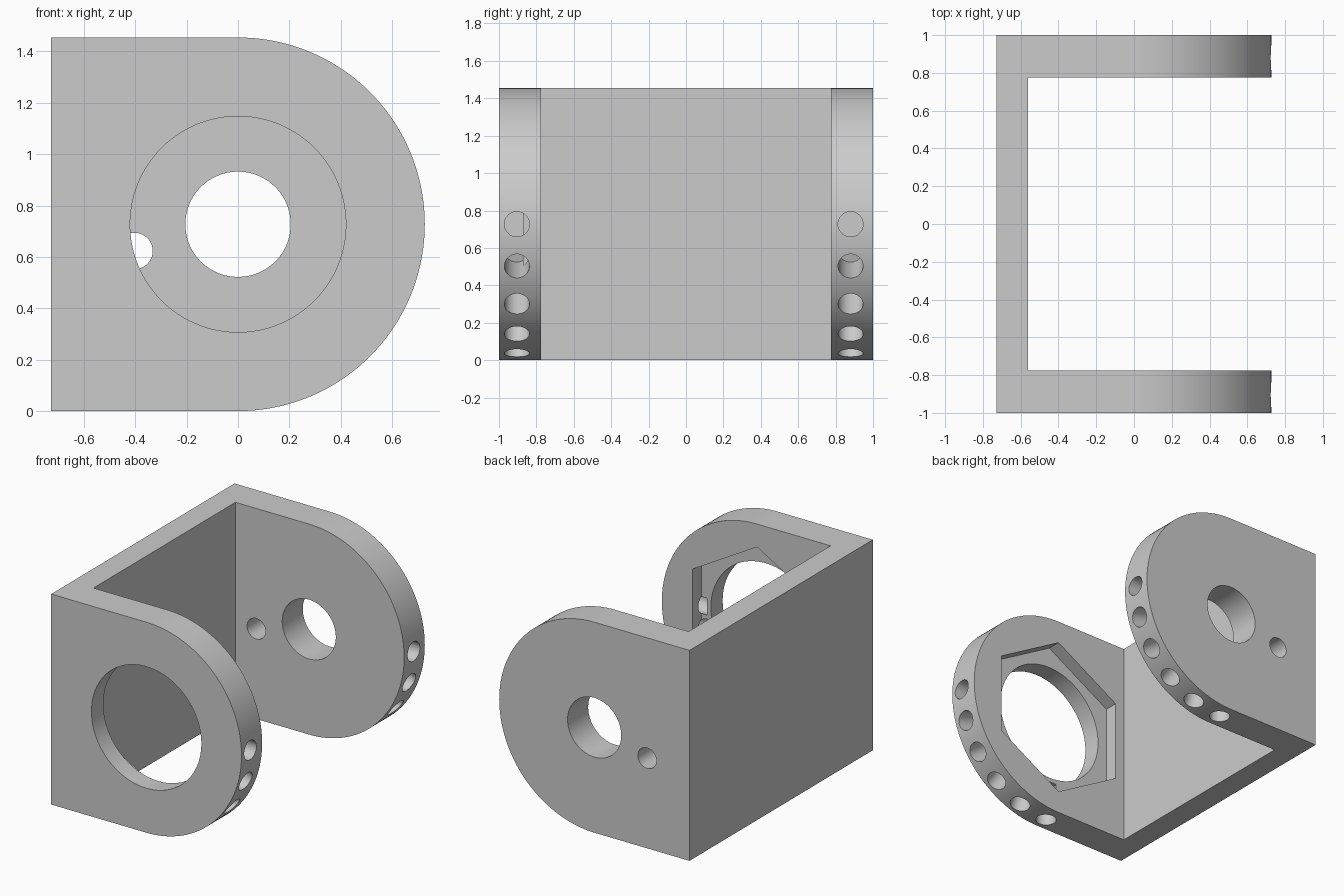
import bpy, bmesh, math
from mathutils import Matrix, Vector

cube = bpy.data.objects.get("Cube")
if cube:
    bpy.data.objects.remove(cube, do_unlink=True)

R = 0.727          # rounded end radius, half the height
PLATE = 0.225      # thickness of the two side plates
WALL = 0.165       # thickness of the joining wall
INNER = 1 - PLATE
CENTRE = Vector((0, 0, R))

grey = bpy.data.materials.new("grey")
grey.use_nodes = True
colour = (0.6, 0.6, 0.6, 1)
grey.diffuse_color = colour
grey.node_tree.nodes["Principled BSDF"].inputs["Base Color"].default_value = colour


def make_object(name, bm):
    bmesh.ops.recalc_face_normals(bm, faces=bm.faces)
    mesh = bpy.data.meshes.new(name)
    bm.to_mesh(mesh)
    bm.free()
    mesh.materials.append(grey)
    obj = bpy.data.objects.new(name, mesh)
    bpy.context.collection.objects.link(obj)
    return obj


def prism(name, start, end, radius, sides, turn=0.0):
    """Straight cylinder or prism between two points."""
    axis = end - start
    rot = axis.to_track_quat('Z', 'Y').to_matrix().to_4x4()
    bm = bmesh.new()
    bmesh.ops.create_cone(
        bm, cap_ends=True, segments=sides, radius1=radius, radius2=radius, depth=axis.length,
        matrix=Matrix.Translation((start + end) / 2) @ rot @ Matrix.Rotation(turn, 4, 'Z'))
    return make_object(name, bm)


def along_y(name, x, z, y0, y1, radius, sides=64, turn=0.0):
    return prism(name, Vector((x, y0, z)), Vector((x, y1, z)), radius, sides, turn)


def cut(body, cutter):
    mod = body.modifiers.new("cut", 'BOOLEAN')
    mod.operation = 'DIFFERENCE'
    mod.solver = 'EXACT'
    mod.object = cutter
    bpy.ops.object.modifier_apply(modifier=mod.name)
    bpy.data.objects.remove(cutter, do_unlink=True)


# Body: D-shaped profile drawn out from front to back
bm = bmesh.new()
steps = 72
arc = [math.pi * (i / steps - 0.5) for i in range(steps + 1)]
points = [(R * math.cos(a), R + R * math.sin(a)) for a in arc] + [(-R, 2 * R), (-R, 0)]
face = bm.faces.new([bm.verts.new((x, -1, z)) for x, z in points])
drawn = bmesh.ops.extrude_face_region(bm, geom=[face])
bmesh.ops.translate(bm, vec=(0, 2, 0),
                    verts=[v for v in drawn["geom"] if isinstance(v, bmesh.types.BMVert)])
bracket = make_object("bracket", bm)
bpy.context.view_layer.objects.active = bracket
bracket.select_set(True)

# Open space between the two plates
bm = bmesh.new()
bmesh.ops.create_cube(bm, size=1, matrix=Matrix.Translation((1 - R + WALL, 0, R))
                      @ Matrix.Diagonal((2, 2 * INNER, 2, 1)))
cut(bracket, make_object("gap_cutter", bm))

# Front plate: large bore with a hexagonal pocket on the inside
cut(bracket, along_y("bore_cutter", 0, R, -1.2, -0.6, 0.42, 96))
cut(bracket, along_y("pocket_cutter", 0, R, -0.87, -0.6, 0.568, 6))

# Back plate: shaft hole and small pin hole
cut(bracket, along_y("shaft_cutter", 0, R, 0.6, 1.2, 0.205))
cut(bracket, along_y("pin_cutter", -0.403, 0.623, 0.6, 1.2, 0.071, 40))

# Blind radial holes around the lower quarter of both rims
for y in (-1 + 0.096, 1 - 0.12):
    for i in range(6):
        a = math.radians(-18 * i)
        out = Vector((math.cos(a), 0, math.sin(a)))
        base = CENTRE + Vector((0, y, 0))
        cut(bracket, prism("rim_cutter", base + out * 0.45, base + out * 0.9, 0.067, 40))

bpy.ops.object.shade_smooth_by_angle(angle=math.radians(30))

# The hexagon needs upright sides: checked by its widest direction being z
